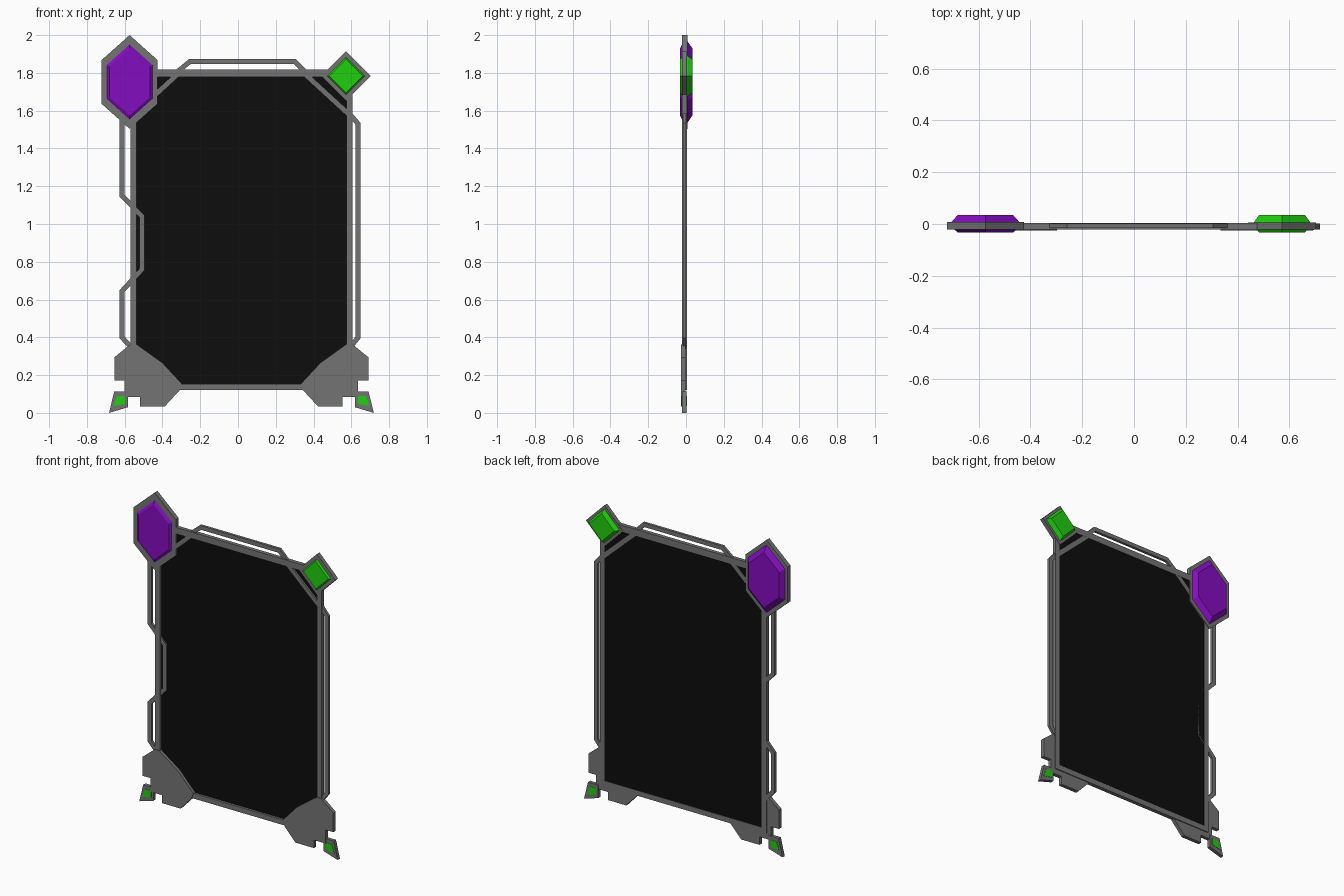
import bpy, bmesh
from mathutils import Vector

if "Cube" in bpy.data.objects:
    bpy.data.objects.remove(bpy.data.objects["Cube"])

CX = 0.018  # symmetry line of the frame


def material(name, rgb):
    m = bpy.data.materials.new(name)
    m.diffuse_color = (*rgb, 1)
    m.use_nodes = True
    m.node_tree.nodes["Principled BSDF"].inputs["Base Color"].default_value = m.diffuse_color
    return m


GREY = material("grey metal", (0.175, 0.175, 0.175))
BLACK = material("black screen", (0.004, 0.004, 0.004))
PURPLE = material("purple gem", (0.23, 0.004, 0.52))
GREEN = material("green gem", (0.015, 0.62, 0.005))


def loft(name, rings, mat):
    """Closed solid through rings of (x, y, z) points."""
    bm = bmesh.new()
    rows = [[bm.verts.new(p) for p in ring] for ring in rings]
    n = len(rows[0])
    for a, b in zip(rows, rows[1:]):
        for i in range(n):
            bm.faces.new((a[i], a[(i + 1) % n], b[(i + 1) % n], b[i]))
    bm.faces.new(rows[0])
    bm.faces.new(rows[-1][::-1])
    bmesh.ops.recalc_face_normals(bm, faces=bm.faces)
    me = bpy.data.meshes.new(name)
    bm.to_mesh(me)
    bm.free()
    me.materials.append(mat)
    ob = bpy.data.objects.new(name, me)
    bpy.context.collection.objects.link(ob)
    return ob


def plate(name, pts, y0, y1, mat=GREY):
    return loft(name, [[(x, y, z) for x, z in pts] for y in (y0, y1)], mat)


def box(name, x0, x1, z0, z1, y0, y1, mat=GREY):
    return plate(name, [(x0, z0), (x1, z0), (x1, z1), (x0, z1)], y0, y1, mat)


def strip(name, path, width, y0, y1):
    """Flat mitred band along a path in the x-z plane."""
    p = [Vector(q) for q in path]
    left, right = [], []
    for i, q in enumerate(p):
        d0 = (q - p[i - 1]).normalized() if i else (p[1] - q).normalized()
        d1 = (p[i + 1] - q).normalized() if i < len(p) - 1 else d0
        n0, n1 = Vector((-d0.y, d0.x)), Vector((-d1.y, d1.x))
        m = (n0 + n1).normalized()
        m *= width / 2 / m.dot(n0)
        left.append(q + m)
        right.append(q - m)
    return plate(name, left + right[::-1], y0, y1)


def mirror(pts):
    return [(2 * CX - x, z) for x, z in pts]


def gem(name, centre, pts, s, mat):
    cx, cz = centre
    return loft(name, [[(cx + x * k, y, cz + z * k) for x, z in pts]
                       for y, k in ((-0.032, s), (-0.012, 1), (0.008, 1), (0.034, s))], mat)


def hexagon(w, h, side):
    return [(0, h), (w, side), (w, -side), (0, -h), (-w, -side), (-w, side)]


def diamond(r):
    return [(0, r), (r, 0), (0, -r), (-r, 0)]


# Screen and main frame bars
box("screen", -0.545, 0.582, 0.145, 1.782, -0.007, 0.001, BLACK)
box("left_bar", -0.57, -0.537, 0.12, 1.8, -0.021, 0.004)
box("right_bar", 0.574, 0.606, 0.12, 1.8, -0.021, 0.004)
box("top_bar", -0.56, 0.6, 1.777, 1.818, -0.021, 0.004)
box("bottom_bar", -0.56, 0.6, 0.12, 0.153, -0.021, 0.004)

# Thin decorative trims
strip("left_trim", [(-0.614, 1.6), (-0.614, 1.15), (-0.508, 1.04), (-0.508, 0.76),
                    (-0.614, 0.645), (-0.614, 0.4), (-0.555, 0.335)], 0.026, -0.016, 0.001)
strip("top_trim", [(-0.34, 1.79), (-0.255, 1.86), (0.30, 1.86), (0.37, 1.79)],
      0.026, -0.016, 0.001)
strip("right_trim", [(0.585, 1.59), (0.636, 1.53), (0.636, 0.4), (0.585, 0.335)],
      0.026, -0.016, 0.001)

# Diagonal struts across the upper corners
strut = [(-0.315, 1.797), (-0.56, 1.572)]
strip("left_strut", strut, 0.028, -0.018, 0.003)
strip("right_strut", mirror(strut), 0.028, -0.018, 0.003)

# Lower corner plates, feet and foot gems
corner = [(-0.57, 0.363), (-0.655, 0.294), (-0.655, 0.172), (-0.60, 0.172), (-0.60, 0.085),
          (-0.518, 0.085), (-0.518, 0.034), (-0.388, 0.034), (-0.31, 0.118),
          (-0.298, 0.155), (-0.40, 0.265), (-0.537, 0.363)]
foot = [(-0.655, 0.113), (-0.583, 0.113), (-0.583, 0.03), (-0.683, 0.0)]
foot_gem = [(-0.641, 0.090), (-0.598, 0.090), (-0.598, 0.048), (-0.66, 0.036)]
for side, f in (("left", list), ("right", mirror)):
    plate(side + "_corner_plate", f(corner), -0.026, -0.002)
    plate(side + "_foot", f(foot), -0.021, 0.002)
    plate(side + "_foot_gem", f(foot_gem), -0.023, 0.004, GREEN)

# Large purple gem in its hexagonal setting
HC = (-0.574, 1.752)
plate("hexagon_setting", [(HC[0] + x, HC[1] + z) for x, z in hexagon(0.149, 0.248, 0.115)],
      -0.021, 0.008)
gem("purple_gem", HC, hexagon(0.131, 0.216, 0.098), 0.82, PURPLE)

# Green gem in its diamond setting
DC = (0.572, 1.783)
plate("diamond_setting", [(DC[0] + x, DC[1] + z) for x, z in diamond(0.131)], -0.021, 0.006)
gem("green_gem", DC, diamond(0.108), 0.82, GREEN)
